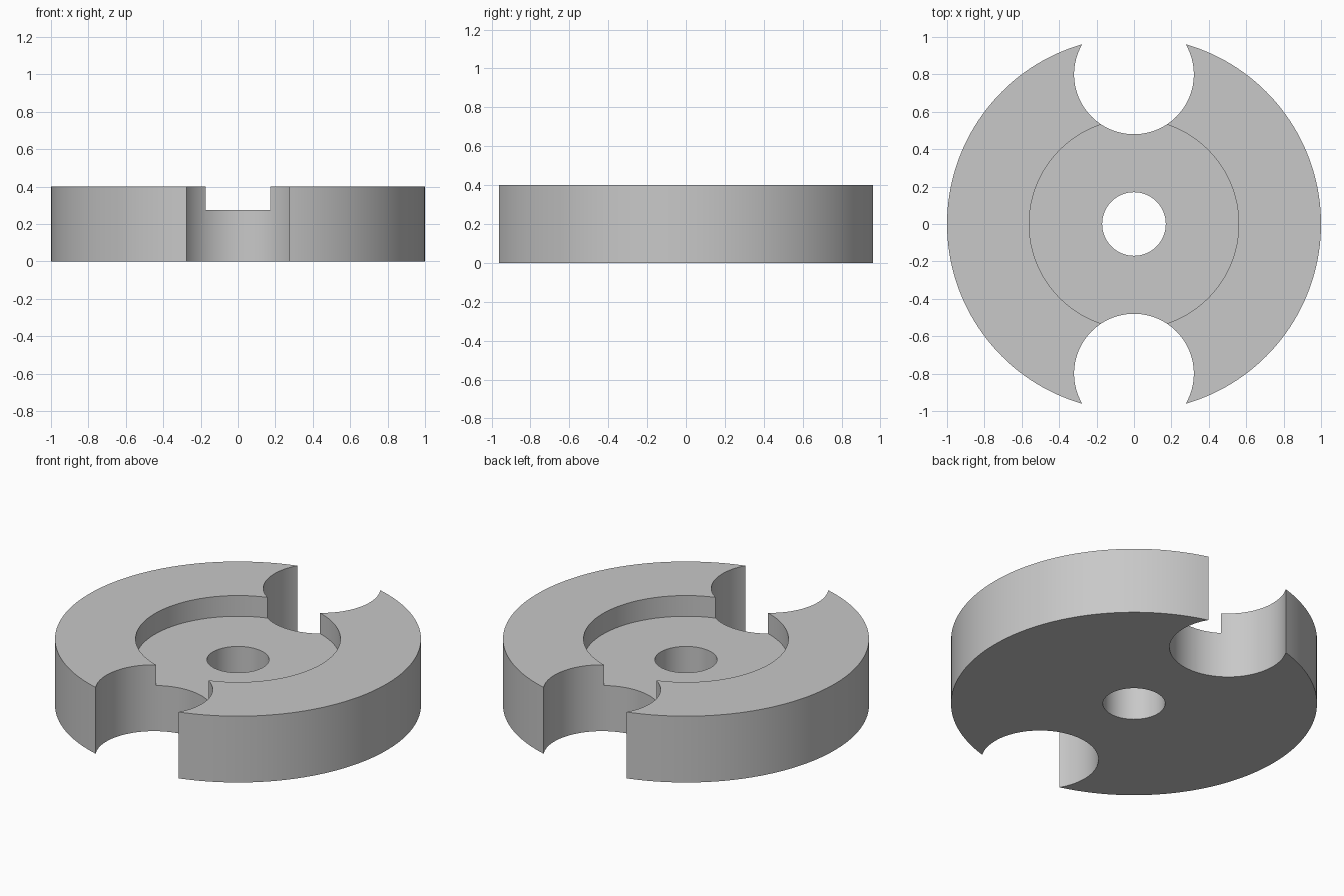
import bpy
import math

cube = bpy.data.objects.get("Cube")
if cube:
    bpy.data.objects.remove(cube, do_unlink=True)

HEIGHT = 0.40
FLOOR = 0.275
OVERSHOOT = 0.1

grey = bpy.data.materials.new("plain_grey")
grey.use_nodes = True
colour = (0.58, 0.58, 0.58, 1)
grey.diffuse_color = colour
grey.node_tree.nodes["Principled BSDF"].inputs["Base Color"].default_value = colour


def cylinder(name, radius, bottom, top, y=0, sides=96):
    bpy.ops.mesh.primitive_cylinder_add(
        vertices=sides, radius=radius, depth=top - bottom,
        location=(0, y, (bottom + top) / 2))
    obj = bpy.context.object
    obj.name = name
    obj.data.materials.append(grey)
    return obj


def cut(target, cutter):
    cutter.hide_render = True
    mod = target.modifiers.new(cutter.name, "BOOLEAN")
    mod.operation = "DIFFERENCE"
    mod.solver = "EXACT"
    mod.object = cutter
    bpy.ops.object.select_all(action="DESELECT")
    bpy.context.view_layer.objects.active = target
    target.select_set(True)
    bpy.ops.object.modifier_apply(modifier=mod.name)
    bpy.data.objects.remove(cutter, do_unlink=True)


# Main disc
disc = cylinder("notched_disc", 1.0, 0, HEIGHT, sides=160)

# Round recess in the top and centre bore
cut(disc, cylinder("recess_cutter", 0.56, FLOOR, HEIGHT + OVERSHOOT))
cut(disc, cylinder("bore_cutter", 0.17, -OVERSHOOT, HEIGHT + OVERSHOOT, sides=64))

# Round notches through the front and back rim
for side in (-1, 1):
    cut(disc, cylinder("notch_cutter", 0.32, -OVERSHOOT, HEIGHT + OVERSHOOT, y=side * 0.8))

# Smooth walls, sharp rims
bpy.ops.object.select_all(action="DESELECT")
bpy.context.view_layer.objects.active = disc
disc.select_set(True)
bpy.ops.object.shade_smooth_by_angle(angle=math.radians(30))
